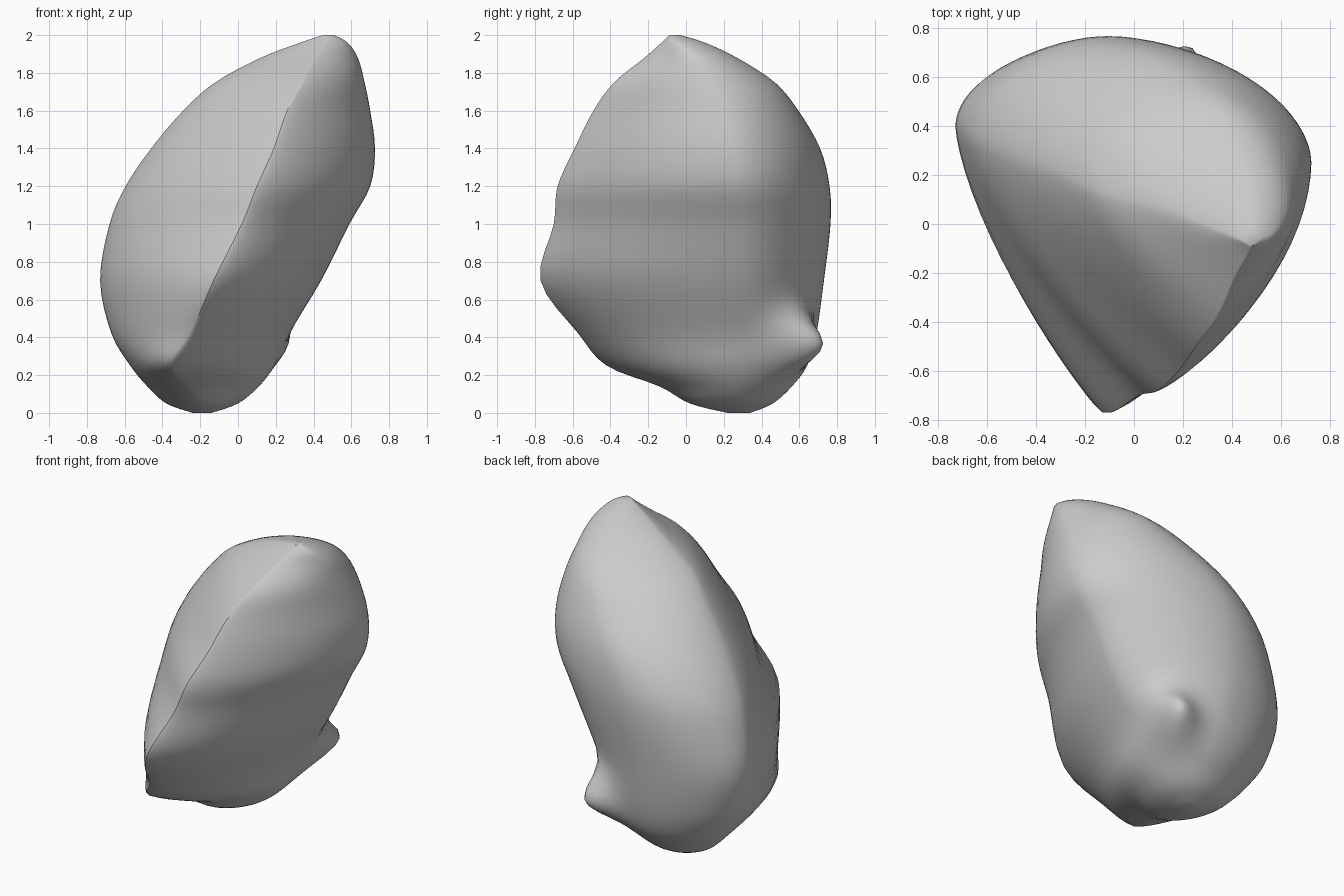
import bpy, bmesh, math
from mathutils import Vector

default = bpy.data.objects.get("Cube")
if default:
    bpy.data.objects.remove(default)

SIDES = 18        # points in each quarter of a section
STEPS = 4         # rings between neighbouring sections

# Sections: height, left edge (x, y), front ridge (x, y), right edge (x, y), back (x, y)
SECTIONS = [
    (0, -.24, .28, -.2, .22, -.14, .28, -.2, .34),
    (.05, -.38, .3, -.2, .02, 0, .28, -.18, .46),
    (.14, -.48, .32, -.26, -.14, .11, .28, -.15, .56),
    (.25, -.57, .34, -.35, -.42, .19, .28, -.13, .64),
    (.42, -.67, .37, -.25, -.57, .27, .3, -.14, .69),
    (.7, -.73, .4, -.13, -.77, .44, .3, -.16, .73),
    (1, -.68, .36, .02, -.7, .59, .3, -.12, .765),
    (1.2, -.595, .32, .1, -.68, .7, .28, -.07, .76),
    (1.4, -.46, .26, .19, -.59, .725, .25, .05, .71),
    (1.6, -.29, .2, .26, -.49, .7, .2, .22, .595),
    (1.75, -.12, .12, .34, -.38, .67, .12, .34, .47),
    (1.88, .12, .06, .41, -.22, .635, .05, .43, .27),
    (1.96, .33, -.02, .46, -.13, .58, -.03, .48, .1),
    (2, .45, -.07, .48, -.09, .51, -.06, .49, -.03),
]


def blend(a, b, c, d, t):
    """Smooth curve from b to c."""
    return (2 * b + (c - a) * t + (2 * a - 5 * b + 4 * c - d) * t * t
            + (3 * b - a - 3 * c + d) * t ** 3) / 2


def smooth_sections():
    last = len(SECTIONS) - 1
    for i in range(last):
        keys = [SECTIONS[min(max(i + k, 0), last)] for k in (-1, 0, 1, 2)]
        for s in range(STEPS):
            yield [blend(*v, s / STEPS) for v in zip(*keys)]
    yield SECTIONS[last]


def ring(section):
    """Four arcs: flat cheeks meeting at the front ridge, a round back."""
    z, lx, ly, fx, fy, rx, ry, bx, by = section
    left, front, right, back = (lx, ly), (fx, fy), (rx, ry), (bx, by)
    flat = min(max(z, 0) / .6, 1)   # the underside is rounder
    cheek = 1.1 + .35 * flat + .15 * z
    corner = .88 + .25 * flat
    # Side point, end point, flatness at each, direction
    arcs = [(left, front, 1.2 + .7 * flat, 1.05 + .32 * flat, False),
            (right, front, cheek, 1.1, True),
            (right, back, corner, corner, False),
            (left, back, 1.05, 1.05, True)]
    points = []
    for side, end, across, along, backwards in arcs:
        for k in range(SIDES):
            t = (SIDES - k if backwards else k) / SIDES * math.pi / 2
            c = max(math.cos(t), 0) ** across
            s = math.sin(t) ** along
            points.append(Vector((end[0] + (side[0] - end[0]) * c,
                                  side[1] + (end[1] - side[1]) * s, z)))
    return points


# Pebble body: rings joined into one skin
bm = bmesh.new()
rings = [[bm.verts.new(p) for p in ring(s)] for s in smooth_sections()]
count = len(rings[0])
for low, high in zip(rings, rings[1:]):
    for k in range(count):
        n = (k + 1) % count
        bm.faces.new((low[k], low[n], high[n], high[k]))
bm.faces.new(rings[0][::-1])
bm.faces.new(rings[-1])

# Small spur pulled out of the lower back
root = Vector((.18, .54, .35))
pull = Vector((.09, .19, 0))
for v in bm.verts:
    d = (v.co - root).length / .15
    v.co += pull * math.exp(-d * d)
bmesh.ops.recalc_face_normals(bm, faces=bm.faces)

mesh = bpy.data.meshes.new("pebble_body")
bm.to_mesh(mesh)
bm.free()
body = bpy.data.objects.new("pebble_body", mesh)
bpy.context.collection.objects.link(body)

# Plain grey stone
stone = bpy.data.materials.new("stone_grey")
stone.use_nodes = True
grey = (.6, .6, .6, 1)
stone.diffuse_color = grey
stone.node_tree.nodes["Principled BSDF"].inputs["Base Color"].default_value = grey
mesh.materials.append(stone)

bpy.ops.object.select_all(action='DESELECT')
body.select_set(True)
bpy.context.view_layer.objects.active = body
bpy.ops.object.shade_smooth_by_angle(angle=math.radians(50))
